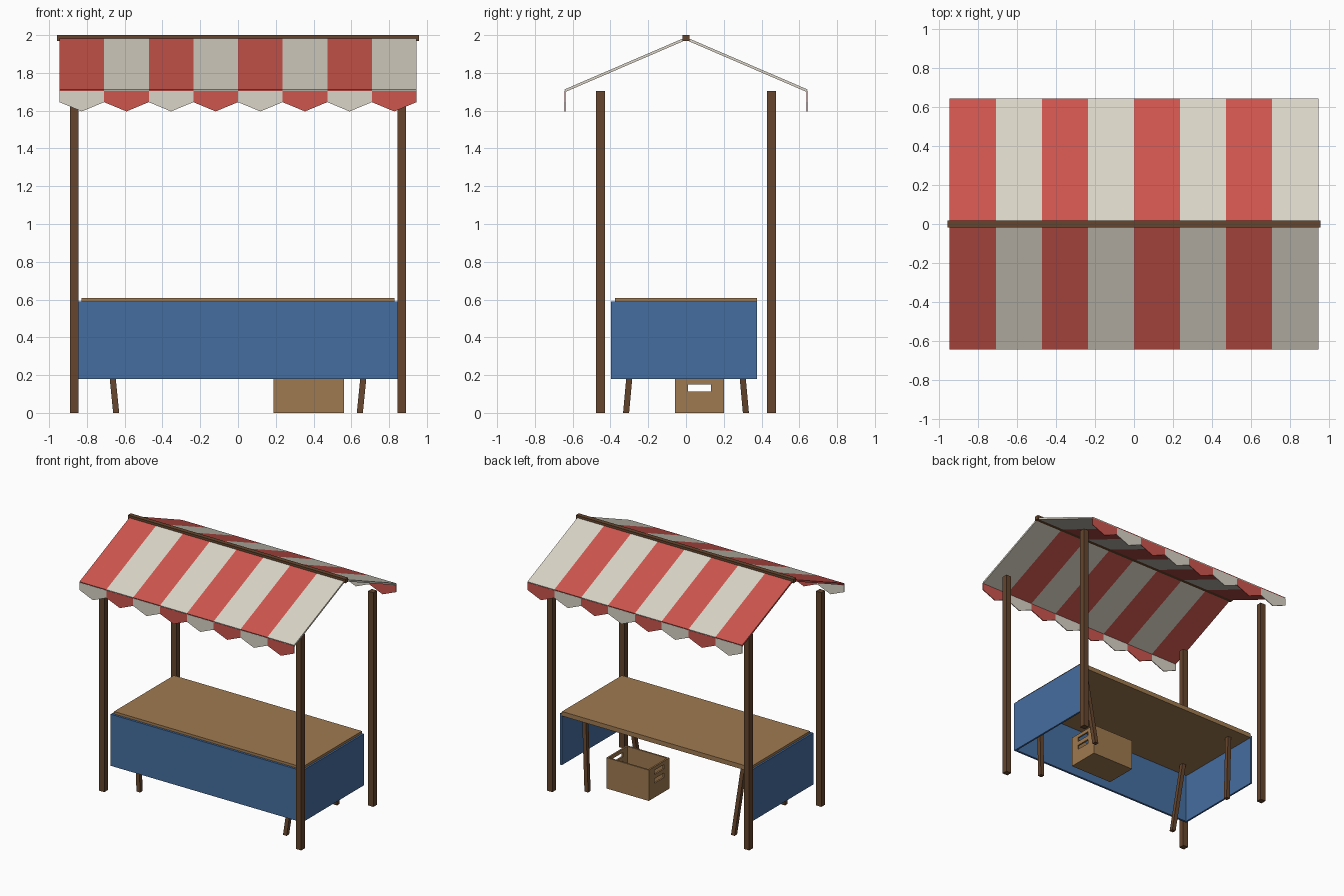
import bpy, bmesh
from mathutils import Vector

if "Cube" in bpy.data.objects:
    bpy.data.objects.remove(bpy.data.objects["Cube"], do_unlink=True)


def material(name, rgb):
    m = bpy.data.materials.new(name)
    m.use_nodes = True
    m.diffuse_color = (*rgb, 1)
    m.node_tree.nodes["Principled BSDF"].inputs["Base Color"].default_value = (*rgb, 1)
    return m


red = material("red canvas", (0.61, 0.09, 0.075))
cream = material("cream canvas", (0.70, 0.66, 0.57))
blue = material("blue cloth", (0.06, 0.155, 0.35))
dark_wood = material("dark wood", (0.13, 0.06, 0.027))
light_wood = material("light wood", (0.35, 0.195, 0.08))


def finish(name, bm, *mats):
    bmesh.ops.recalc_face_normals(bm, faces=bm.faces)
    mesh = bpy.data.meshes.new(name)
    bm.to_mesh(mesh)
    bm.free()
    for m in mats:
        mesh.materials.append(m)
    obj = bpy.data.objects.new(name, mesh)
    bpy.context.collection.objects.link(obj)
    return obj


def add_box(bm, lo, hi):
    lo, hi = Vector(lo), Vector(hi)
    for v in bmesh.ops.create_cube(bm, size=1)["verts"]:
        v.co = (lo + hi) / 2 + v.co * (hi - lo)


def boxes(name, mat, *bounds):
    bm = bmesh.new()
    for lo, hi in bounds:
        add_box(bm, lo, hi)
    return finish(name, bm, mat)


HALF, STRIPES, EAVE = 0.945, 8, 0.641
STEP = 2 * HALF / STRIPES

# Ridge beam and corner posts
boxes("ridge_beam", dark_wood, ((-0.957, -0.018, 1.968), (0.957, 0.018, 2.0)))
for sx, side in ((-1, "right"), (1, "left")):
    for sy, end in ((-1, "front"), (1, "back")):
        x, y, w = sx * 0.867, sy * 0.453, 0.023
        boxes(f"{end}_{side}_post", dark_wood, ((x - w, y - w, 0), (x + w, y + w, 1.705)))

        # Splayed table leg
        bm = bmesh.new()
        add_box(bm, (-0.016, -0.016, 0), (0.016, 0.016, 0.575))
        for v in bm.verts:
            t = v.co.z
            v.co.x += sx * (0.645 + 0.1 * t)
            v.co.y += sy * (0.317 - 0.09 * t)
        finish(f"{end}_{side}_table_leg", bm, dark_wood)

# Striped awning slopes
section = [(0, 1.989), (EAVE + 0.003, 1.712), (EAVE - 0.002, 1.699), (0, 1.974)]
for sy, end in ((-1, "front"), (1, "back")):
    bm = bmesh.new()
    rings = [[bm.verts.new((-HALF + i * STEP, sy * y, z)) for y, z in section]
             for i in range(STRIPES + 1)]
    for i in range(STRIPES):
        for k in range(4):
            n = (k + 1) % 4
            f = bm.faces.new((rings[i][k], rings[i][n], rings[i + 1][n], rings[i + 1][k]))
            f.material_index = i % 2
    bm.faces.new(rings[0]).material_index = 0
    bm.faces.new(rings[-1]).material_index = 1
    finish(f"{end}_awning", bm, red, cream)

    # Pointed valance flaps, colours alternating against the awning
    bm = bmesh.new()
    for i in range(STRIPES):
        x0 = -HALF + i * STEP
        shape = [(x0, 1.705), (x0 + STEP, 1.705), (x0 + STEP, 1.645),
                 (x0 + STEP / 2, 1.596), (x0, 1.645)]
        sheets = [[bm.verts.new((x, sy * y, z)) for x, z in shape]
                  for y in (EAVE - 0.004, EAVE + 0.002)]
        faces = [bm.faces.new(s) for s in sheets]
        for k in range(5):
            n = (k + 1) % 5
            faces.append(bm.faces.new((sheets[0][k], sheets[0][n], sheets[1][n], sheets[1][k])))
        for f in faces:
            f.material_index = (i + 1) % 2
    finish(f"{end}_valance", bm, red, cream)

# Table board and cloth on three sides
boxes("table_top", light_wood, ((-0.828, -0.376, 0.572), (0.828, 0.376, 0.608)))
boxes("table_cloth", blue,
      ((-0.844, -0.397, 0.18), (0.844, -0.38, 0.59)),
      ((-0.844, -0.38, 0.18), (-0.83, 0.376, 0.59)),
      ((0.83, -0.38, 0.18), (0.844, 0.376, 0.59)))

# Open crate with slotted ends
X0, X1, Y0, Y1, TOP, T = 0.187, 0.561, -0.057, 0.2, 0.245, 0.013
parts = [((X0, Y0, 0), (X1, Y1, T)),
         ((X0, Y0, T), (X1, Y0 + T, TOP)),
         ((X0, Y1 - T, T), (X1, Y1, TOP))]
slot_y = (0.011, 0.132)
slots = [(0.114, 0.15), (0.183, 0.217)]
for a in (X0, X1 - T):
    b = a + T
    parts += [((a, Y0 + T, T), (b, slot_y[0], TOP)), ((a, slot_y[1], T), (b, Y1 - T, TOP))]
    z = T
    for low, high in slots + [(TOP, TOP)]:
        parts.append(((a, slot_y[0], z), (b, slot_y[1], low)))
        z = high
boxes("crate", light_wood, *parts)
